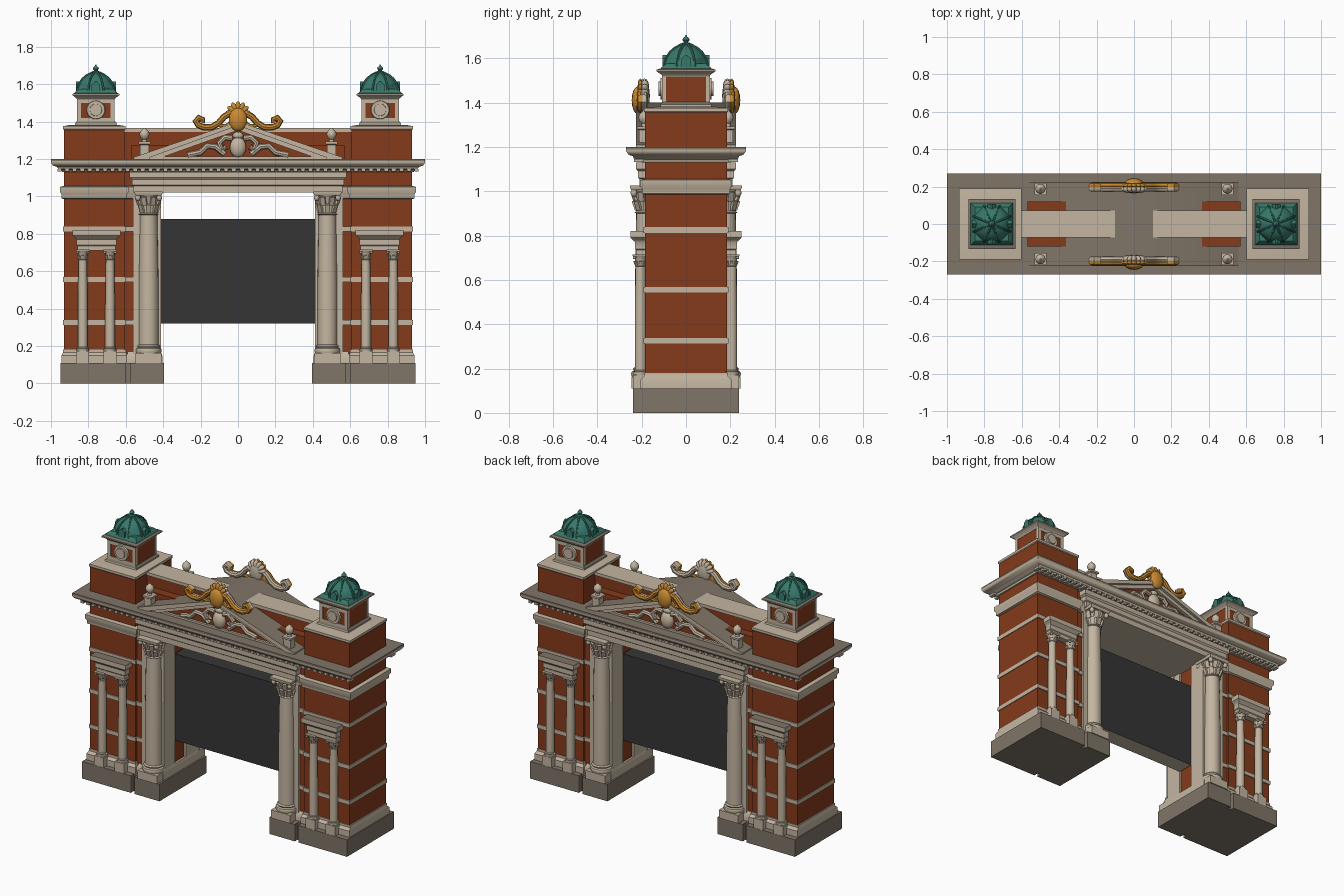
import bpy, bmesh, math
from mathutils import Matrix, Vector

if "Cube" in bpy.data.objects:
    bpy.data.objects.remove(bpy.data.objects["Cube"])

def material(name, rgb):
    m = bpy.data.materials.new(name)
    m.diffuse_color = (*rgb, 1)
    m.use_nodes = True
    m.node_tree.nodes["Principled BSDF"].inputs["Base Color"].default_value = m.diffuse_color
    return m

BRICK = material("red brick", (0.235, 0.043, 0.011))
CREAM = material("cream stone", (0.55, 0.465, 0.355))
TAUPE = material("weathered stone", (0.215, 0.178, 0.138))
DARK = material("dark screen", (0.036, 0.036, 0.037))
TEAL = material("copper green", (0.04, 0.19, 0.145))
GOLD = material("gold", (0.58, 0.25, 0.03))

def finish(name, bm, mat, mirror="", top=None, side=1):
    """Store the mesh; mirror over x and/or y; upward (or downward) faces may take a second material."""
    bmesh.ops.recalc_face_normals(bm, faces=bm.faces)
    me = bpy.data.meshes.new(name)
    me.materials.append(mat)
    if top:
        me.materials.append(top)
        for f in bm.faces:
            f.normal_update()
            f.material_index = int(f.normal.z * side > 0.5)
    bm.to_mesh(me)
    bm.free()
    ob = bpy.data.objects.new(name, me)
    bpy.context.collection.objects.link(ob)
    if mirror:
        mod = ob.modifiers.new("mirror", "MIRROR")
        mod.use_axis = ("x" in mirror, "y" in mirror, False)
        mod.use_mirror_merge = False
    return ob

def skin(bm, rings):
    """Join closed rings of points and cap both ends."""
    vs = [[bm.verts.new(p) for p in r] for r in rings]
    for a, b in zip(vs, vs[1:]):
        for i in range(len(a)):
            j = (i + 1) % len(a)
            bm.faces.new((a[i], a[j], b[j], b[i]))
    bm.faces.new(vs[0])
    bm.faces.new(vs[-1])

def stack(bm, cx, cy, prof):
    skin(bm, [[(cx + sx * hx, cy + sy * hy, z) for sx, sy in ((-1, -1), (1, -1), (1, 1), (-1, 1))]
              for hx, hy, z in prof])

def box(bm, x0, x1, y0, y1, z0, z1):
    hx, hy = (x1 - x0) / 2, (y1 - y0) / 2
    stack(bm, x0 + hx, y0 + hy, [(hx, hy, z0), (hx, hy, z1)])

def lathe(bm, cx, cy, prof, n=20, turn=0):
    skin(bm, [[(cx + r * math.cos(k * math.tau / n + turn), cy + r * math.sin(k * math.tau / n + turn), z)
               for k in range(n)] for r, z in prof])

def prism(bm, pts, y0, y1):
    skin(bm, [[(x, y, z) for x, z in pts] for y in (y0, y1)])

def tube(bm, pts, r, n=8):
    pts = [Vector(p) for p in pts]
    rings = []
    for i, p in enumerate(pts):
        t = (pts[min(i + 1, len(pts) - 1)] - pts[max(i - 1, 0)]).normalized()
        u = t.cross(Vector((0, 1, 0.01))).normalized()
        w = t.cross(u)
        rings.append([p + r * (math.cos(k * math.tau / n) * u + math.sin(k * math.tau / n) * w) for k in range(n)])
    skin(bm, rings)

def blob(bm, c, s, rot=0):
    m = Matrix.Translation(c) @ Matrix.Rotation(rot, 4, "Y") @ Matrix.Diagonal((*s, 1))
    bmesh.ops.create_uvsphere(bm, u_segments=14, v_segments=8, radius=1, matrix=m)

def part(name, mat, build, mirror="xy", top=None, side=1):
    bm = bmesh.new()
    build(bm)
    return finish(name, bm, mat, mirror, top, side)

TX, UX, AX = 0.768, 0.760, 0.757      # tower, turret and niche centres

# Plinths and stone bases
def plinths(bm):
    box(bm, 0.60, 0.95, -0.24, 0.24, 0, 0.11)
    box(bm, 0.395, 0.575, -0.24, 0.24, 0, 0.11)
    box(bm, 0.56, 0.62, -0.21, 0.21, 0, 0.108)
part("plinth", TAUPE, plinths, "x")
def bases(bm):
    stack(bm, TX, 0, [(.175, .205, .11), (.175, .205, .15), (.168, .19, .165), (.168, .19, .18)])
    stack(bm, 0.5, 0, [(.095, .19, .11), (.095, .19, .15), (.088, .175, .17)])
part("tower_base", CREAM, bases, "x")

# Brick towers and inner piers
def brick(bm):
    box(bm, TX - .162, TX + .162, -.185, .185, .1, 1.365)
    box(bm, .55, .62, -.17, .17, .1, 1.13)
    box(bm, .425, .56, -.14, .14, .1, 1.04)
part("brick_tower", BRICK, brick, "x")

# Horizontal stone bands
def bands(bm):
    for z in (.325, .555, .825):
        box(bm, TX - .167, TX + .167, -.192, .192, z - .013, z + .013)
        box(bm, .55, .62, -.18, .18, z - .013, z + .013)
    for cx, hx, hy in ((TX, .165, .188), (.58, .05, .175)):
        stack(bm, cx, 0, [(hx, hy, .985), (hx + .01, hy + .01, .99), (hx + .01, hy + .01, 1.01),
                          (hx + .02, hy + .02, 1.025), (hx + .02, hy + .02, 1.05), (hx, hy, 1.055)])
    stack(bm, TX, 0, [(.163, .186, 1.355), (.167, .19, 1.36), (.167, .19, 1.375), (.13, .13, 1.382)])
part("stone_band", CREAM, bands, "x")

# Pilasters behind the large columns
part("pilaster", CREAM, lambda bm: (box(bm, .412, .45, -.17, -.055, .15, 1.03),
                                    box(bm, .515, .562, -.185, -.11, .15, 1.03)))

# Large columns with leafy capitals
def column(bm, x, y, r, z0, z1, cap, leaves):
    h = r * 1.3
    stack(bm, x, y, [(h, h, .11), (h, h, z0 - r * .7)])
    lathe(bm, x, y, [(r * 1.25, z0 - r * .7), (r * 1.32, z0 - r * .45), (r * 1.25, z0 - r * .25),
                     (r * 1.08, z0 - r * .15), (r * 1.15, z0), (r, z0 + r * .15), (r, z0 + (z1 - z0) * .4),
                     (r * .88, z1 - cap), (r * 1.02, z1 - cap + r * .08), (r * .88, z1 - cap + r * .2),
                     (r * .95, z1 - cap * .4), (r * 1.25, z1 - cap * .15)])
    stack(bm, x, y, [(h, h, z1 - cap * .16), (h * 1.08, h * 1.08, z1 - cap * .08), (h * 1.08, h * 1.08, z1)])
    for row in range(2 if leaves else 1):
        for k in range(8):
            m = (Matrix.Translation((x, y, z1 - cap * (.72 - .32 * row)))
                 @ Matrix.Rotation((k + row / 2) * math.tau / 8, 4, "Z")
                 @ Matrix.Translation((r * (1.02 + .12 * row), 0, 0)) @ Matrix.Rotation(.35, 4, "Y")
                 @ Matrix.Diagonal((r * .22, r * .5, cap * .36, 1)))
            bmesh.ops.create_cube(bm, size=1, matrix=m)
    for sx in (-1, 1):
        for sy in (-1, 1):
            blob(bm, (x + sx * r * 1.08, y + sy * r * 1.08, z1 - cap * .26), (r * .28, r * .28, cap * .14))
part("large_column", CREAM, lambda bm: column(bm, .478, -.178, .053, .20, 1.025, .125, True))

# Side niches: paired small columns carrying a little entablature
def niche_columns(bm):
    for x in (AX - .073, AX + .073):
        column(bm, x, -.205, .026, .19, .715, .055, False)
part("niche_column", CREAM, niche_columns)
part("niche_canopy", CREAM, lambda bm: stack(bm, AX, -.195, [
    (.102, .03, .71), (.102, .03, .735), (.107, .034, .74), (.107, .034, .77), (.114, .045, .78),
    (.128, .056, .79), (.128, .056, .82)]), top=TAUPE)

# Entablature over the opening, dentils and main cornice
part("entablature", CREAM, lambda bm: stack(bm, 0, 0, [
    (.56, .21, 1.02), (.56, .21, 1.055), (.567, .217, 1.06), (.567, .217, 1.09), (.58, .225, 1.10),
    (.58, .225, 1.13)]), "")
def dentils(bm):
    for i in range(24):
        x = .012 + i * .0405
        box(bm, x, x + .022, -.235, -.19, 1.132, 1.146)
part("dentil", CREAM, dentils)
part("main_cornice", CREAM, lambda bm: stack(bm, 0, 0, [
    (.94, .20, 1.13), (.945, .21, 1.142), (.96, .235, 1.147), (.97, .24, 1.158), (.99, .26, 1.165),
    (1, .27, 1.18), (1, .27, 1.188)]), "")
part("cornice_top", TAUPE, lambda bm: box(bm, -1, 1, -.27, .27, 1.188, 1.2), "")

# Parapet wall between the towers
part("parapet", BRICK, lambda bm: (box(bm, -.61, .61, -.065, .065, 1.19, 1.345),
                                   box(bm, -.57, .57, -.12, .12, 1.19, 1.275)), "")
part("parapet_cap", CREAM, lambda bm: box(bm, -.61, .61, -.072, .072, 1.345, 1.365), "")

# Pediment: raking mouldings, roof, brick panel and carved relief
def rake(bm, zo, t, w, d):
    prism(bm, [(-w, 1.2), (-w, 1.208), (0, zo), (w, 1.208), (w, 1.2), (w - t * 3, 1.2), (0, zo - t),
               (-w + t * 3, 1.2)], -d, d)
part("pediment_rake", CREAM, lambda bm: (rake(bm, 1.40, .022, .56, .225), rake(bm, 1.383, .03, .52, .207)),
     "", TAUPE)
part("pediment_panel", BRICK, lambda bm: prism(bm, [(-.48, 1.195), (0, 1.37), (.48, 1.195)], -.185, .185), "")
def relief(bm):
    blob(bm, (0, -.192, 1.262), (.045, .03, .055))
    blob(bm, (0, -.19, 1.325), (.03, .02, .02))
    tube(bm, [(x, -.192, z) for x, z in ((.03, 1.31), (.07, 1.315), (.10, 1.285), (.085, 1.25), (.065, 1.265))], .016)
    tube(bm, [(x, -.192, z) for x, z in ((.07, 1.225), (.12, 1.265), (.165, 1.27), (.20, 1.235), (.27, 1.22))], .016)
    box(bm, 0, .45, -.2, -.18, 1.2, 1.212)
part("pediment_relief", CREAM, relief)

# Ball pinnacles at the pediment corners
def pinnacle(bm):
    stack(bm, .5, -.188, [(.03, .03, 1.2), (.03, .03, 1.215), (.024, .024, 1.22), (.024, .024, 1.275),
                          (.032, .032, 1.28), (.032, .032, 1.292)])
    lathe(bm, .5, -.188, [(.014, 1.29), (.012, 1.305), (.022, 1.315), (.027, 1.332), (.022, 1.348),
                          (.01, 1.358), (.004, 1.366)], 14)
part("pinnacle", CREAM, pinnacle)

# Gilded crest above the pediment, with stone backing
SCROLL = [(.04, 1.445), (.075, 1.425), (.105, 1.39), (.14, 1.37), (.18, 1.368), (.212, 1.38),
          (.226, 1.402), (.21, 1.42), (.19, 1.41), (.195, 1.395)]
def fan(bm, y, d):
    for k in range(-3, 4):
        a = k * .48
        blob(bm, (.034 * math.sin(a), y, 1.44 + .034 * math.cos(a)), (.016, d, .034), a)
def crest(bm):
    blob(bm, (0, -.218, 1.41), (.05, .027, .062))
    fan(bm, -.206, .012)
    tube(bm, [(x, -.204, z) for x, z in SCROLL], .017)
    tube(bm, [(.03, -.205, 1.40), (.06, -.205, 1.375), (.10, -.205, 1.375)], .013)
part("gilded_crest", GOLD, crest)
def backing(bm):
    blob(bm, (0, -.185, 1.43), (.047, .022, .066))
    fan(bm, -.187, .02)
    tube(bm, [(x, -.190, z) for x, z in SCROLL], .0175)
part("crest_backing", CREAM, backing)

# Turrets: brick body, stone trim, round medallions
part("turret_body", BRICK, lambda bm: box(bm, UX - .098, UX + .098, -.104, .104, 1.37, 1.535), "x")
def turret_trim(bm):
    stack(bm, UX, 0, [(.112, .116, 1.375), (.112, .116, 1.39), (.102, .107, 1.402)])
    stack(bm, UX, 0, [(.1, .106, 1.515), (.105, .11, 1.525), (.118, .124, 1.535), (.126, .134, 1.54),
                      (.126, .134, 1.547), (.114, .118, 1.553)])
part("turret_cornice", CREAM, turret_trim, "x", TAUPE)
def medallion(bm):
    for x in (-.09, .09):
        box(bm, UX + x - .011, UX + x + .011, -.109, -.09, 1.40, 1.52)
    box(bm, UX - .03, UX + .03, -.107, -.09, 1.40, 1.525)
    for z in (1.408, 1.512):
        box(bm, UX - .09, UX + .09, -.108, -.09, z - .012, z + .012)
    for r, d in ((.054, .012), (.036, .02)):
        m = Matrix.Translation((UX, -.104, 1.462)) @ Matrix.Rotation(math.pi / 2, 4, "X")
        bmesh.ops.create_cone(bm, cap_ends=True, segments=24, radius1=r, radius2=r * .88, depth=d * 2, matrix=m)
part("turret_medallion", CREAM, medallion)

# Eight-sided copper domes on square skirts, with ribs, dormers and finials
DOME = [(.108, 1.56), (.104, 1.58), (.094, 1.605), (.077, 1.628), (.054, 1.646), (.025, 1.66), (.012, 1.665)]
def dome(bm):
    stack(bm, UX, 0, [(.114, .114, 1.55), (.112, .112, 1.557), (.09, .09, 1.575)])
    lathe(bm, UX, 0, DOME, 8, math.pi / 8)
    for k in range(8):
        a = (k + .5) * math.pi / 4
        tube(bm, [(UX + r * math.cos(a), r * math.sin(a), z) for r, z in DOME], .006, 6)
    for s in (-1, 1):
        stack(bm, UX, s * .085, [(.022, .022, 1.555), (.022, .022, 1.598), (.004, .022, 1.614)])
        stack(bm, UX + s * .085, 0, [(.022, .022, 1.555), (.022, .022, 1.598), (.022, .004, 1.614)])
    lathe(bm, UX, 0, [(.022, 1.658), (.02, 1.668), (.009, 1.672), (.016, 1.682), (.013, 1.69),
                      (.005, 1.697), (.002, 1.705)], 12)
part("copper_dome", TEAL, dome, "x")

# Hanging screen in the opening, stone underside
part("screen", DARK, lambda bm: box(bm, -.415, .415, -.055, .055, .32, .88), "", CREAM, -1)

# Smooth shading that keeps edges sharp
bpy.ops.object.select_all(action="SELECT")
bpy.context.view_layer.objects.active = bpy.context.selected_objects[0]
bpy.ops.object.shade_smooth_by_angle(angle=math.radians(38))
